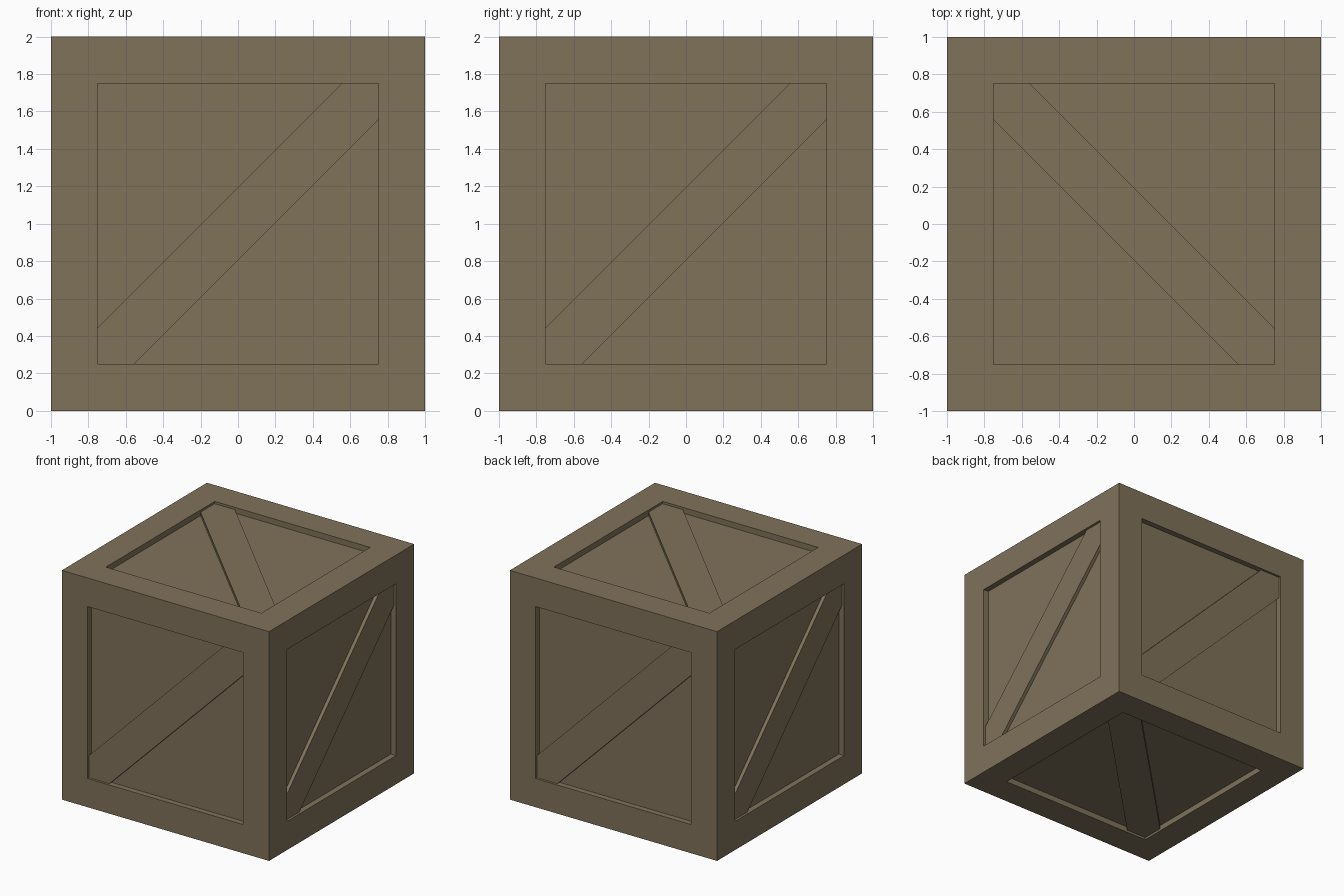
import bpy, bmesh
from mathutils import Vector

if "Cube" in bpy.data.objects:
    bpy.data.objects.remove(bpy.data.objects["Cube"])

PANEL = 0.75      # half size of the recessed panel
DEPTH = 0.05      # panel recess
BRACE = 0.02      # brace recess
CUT = 0.555       # where the brace edges meet the frame

wood = bpy.data.materials.new("brown wood")
wood.diffuse_color = (0.215, 0.168, 0.102, 1)
wood.use_nodes = True
wood.node_tree.nodes["Principled BSDF"].inputs["Base Color"].default_value = wood.diffuse_color


def make(name, bm):
    bmesh.ops.recalc_face_normals(bm, faces=bm.faces)
    me = bpy.data.meshes.new(name)
    bm.to_mesh(me)
    bm.free()
    me.materials.append(wood)
    ob = bpy.data.objects.new(name, me)
    ob.location.z = 1
    bpy.context.collection.objects.link(ob)
    return ob


# Crate body: a cube whose six sides are inset to a flat frame, then pushed in
bm = bmesh.new()
bmesh.ops.create_cube(bm, size=2)
bm.normal_update()
sides = bm.faces[:]
bmesh.ops.inset_individual(bm, faces=sides, thickness=1 - PANEL, use_even_offset=True)
bm.normal_update()
bmesh.ops.inset_individual(bm, faces=sides, thickness=0, depth=-DEPTH, use_even_offset=True)
make("crate_body", bm)

# Diagonal braces: (name, outward normal, right, up) with the brace rising to the right
P, C = PANEL, CUT
outline = [(-P, -P), (-C, -P), (P, C), (P, P), (C, P), (-P, -C)]
X, Y, Z = Vector((1, 0, 0)), Vector((0, 1, 0)), Vector((0, 0, 1))
for name, n, u, v in [("front", -Y, X, Z), ("back", Y, -X, Z),
                      ("right", X, Y, Z), ("left", -X, -Y, Z),
                      ("top", Z, -X, Y), ("bottom", -Z, X, Y)]:
    bm = bmesh.new()
    base = bm.faces.new([bm.verts.new(u * a + v * b + n * (1 - DEPTH)) for a, b in outline])
    ext = bmesh.ops.extrude_face_region(bm, geom=[base])["geom"]
    bmesh.ops.translate(bm, vec=n * (DEPTH - BRACE),
                        verts=[g for g in ext if isinstance(g, bmesh.types.BMVert)])
    make(name + "_brace", bm)
